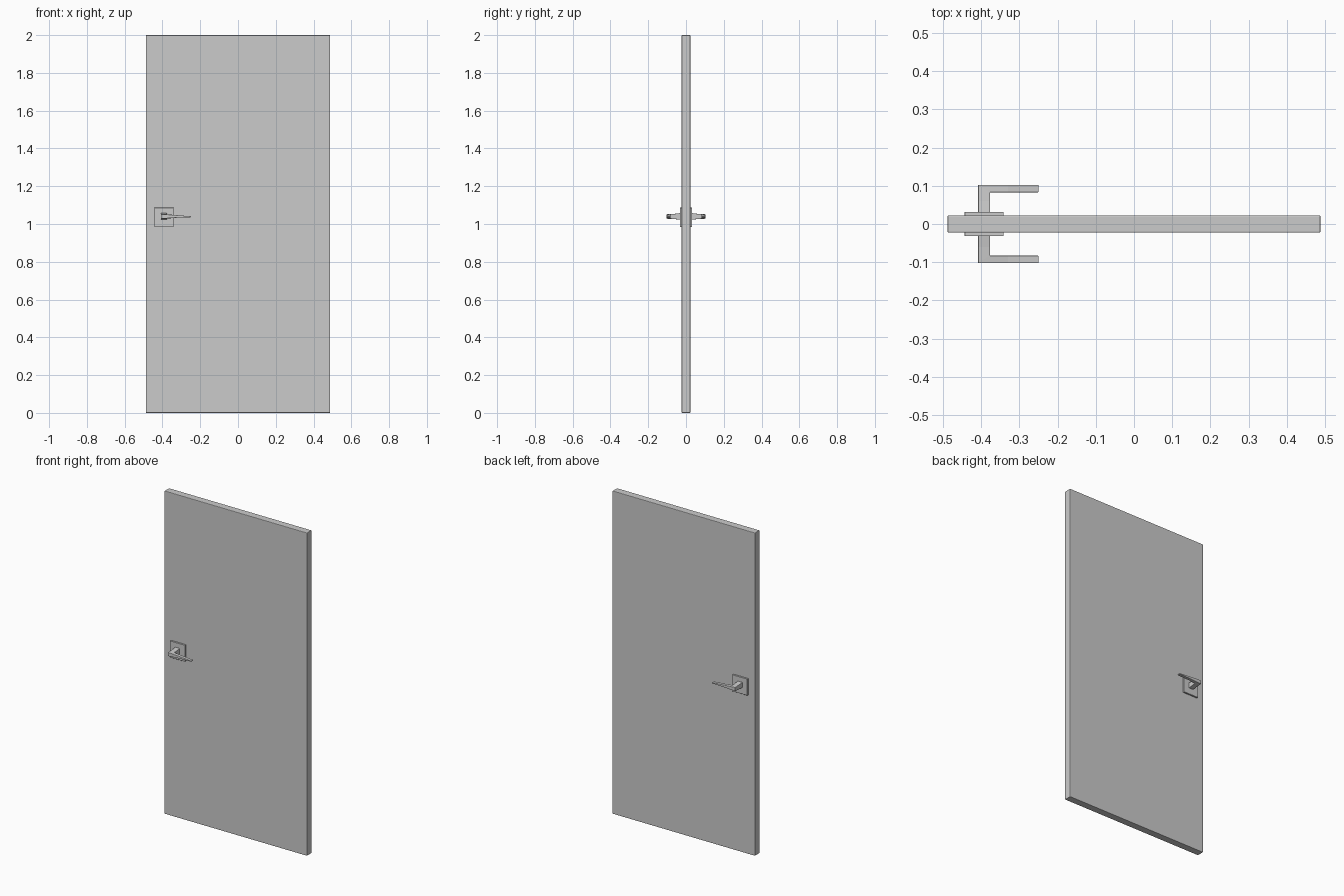
import bpy, bmesh

if "Cube" in bpy.data.objects:
    bpy.data.objects.remove(bpy.data.objects["Cube"])


def make_object(name, bm, bevel, segments):
    bmesh.ops.recalc_face_normals(bm, faces=bm.faces)
    mesh = bpy.data.meshes.new(name)
    bm.to_mesh(mesh)
    bm.free()
    obj = bpy.data.objects.new(name, mesh)
    bpy.context.collection.objects.link(obj)
    mod = obj.modifiers.new("soft_edges", 'BEVEL')
    mod.width = bevel
    mod.segments = segments
    mod.limit_method = 'ANGLE'
    return obj


def box(name, lo, hi, bevel, segments=1):
    bm = bmesh.new()
    bmesh.ops.create_cube(bm, size=1)
    for v in bm.verts:
        v.co = [(a + b) / 2 + c * (b - a) for a, b, c in zip(lo, hi, v.co)]
    return make_object(name, bm, bevel, segments)


def mirror_back(obj):
    mod = obj.modifiers.new("both_sides", 'MIRROR')
    mod.use_axis = (False, True, False)


# Door slab
box("door_slab", (-0.488, -0.0225, 0), (0.488, 0.0225, 2), 0.003, 2)

# Square backing plates, one per side
plate = box("handle_plate", (-0.443, -0.032, 0.984), (-0.341, -0.018, 1.087), 0.001)
mirror_back(plate)

# Lever: rectangular sections swept round an L-shaped path, thinning to the tip
# outer x, outer y, inner x, inner y, middle z, half height
sections = [
    (-0.408, -0.025, -0.377, -0.025, 1.040, 0.018),
    (-0.408, -0.060, -0.377, -0.060, 1.040, 0.014),
    (-0.408, -0.102, -0.377, -0.083, 1.040, 0.012),
    (-0.330, -0.102, -0.330, -0.083, 1.040, 0.007),
    (-0.250, -0.102, -0.250, -0.083, 1.038, 0.003),
]
bm = bmesh.new()
rings = []
for ox, oy, ix, iy, z, h in sections:
    rings.append([bm.verts.new(p) for p in (
        (ox, oy, z - h), (ix, iy, z - h), (ix, iy, z + h), (ox, oy, z + h))])
for a, b in zip(rings, rings[1:]):
    for i in range(4):
        j = (i + 1) % 4
        bm.faces.new((a[i], a[j], b[j], b[i]))
bm.faces.new(rings[0])
bm.faces.new(rings[-1])
lever = make_object("lever_handle", bm, 0.0015, 2)
mirror_back(lever)
